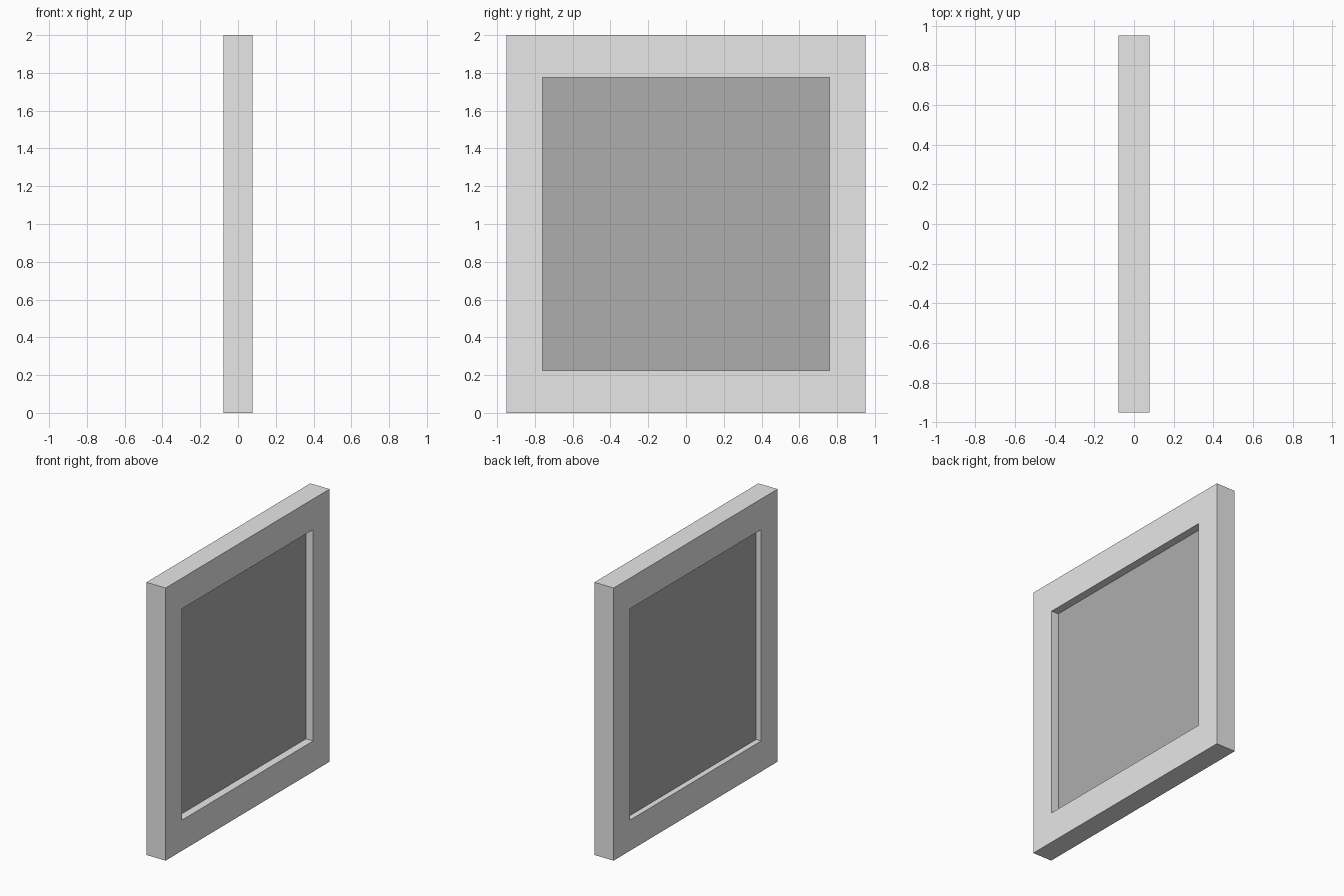
import bpy, bmesh

if "Cube" in bpy.data.objects:
    bpy.data.objects.remove(bpy.data.objects["Cube"])


def material(name, grey):
    m = bpy.data.materials.new(name)
    m.diffuse_color = (grey, grey, grey, 1)
    m.use_nodes = True
    m.node_tree.nodes["Principled BSDF"].inputs["Base Color"].default_value = m.diffuse_color
    return m


def finish(name, bm, mat):
    bmesh.ops.recalc_face_normals(bm, faces=bm.faces)
    mesh = bpy.data.meshes.new(name)
    bm.to_mesh(mesh)
    bm.free()
    mesh.materials.append(mat)
    obj = bpy.data.objects.new(name, mesh)
    bpy.context.collection.objects.link(obj)
    return obj


def rectangle(bm, x, half_y, half_z):
    # Corner loop centred on z = 1
    return [bm.verts.new((x, sy * half_y, 1 + sz * half_z))
            for sy, sz in ((-1, -1), (1, -1), (1, 1), (-1, 1))]


light_grey = material("light grey", 0.8)
mid_grey = material("mid grey", 0.42)

DEPTH = 0.078                # half thickness of the frame
OPEN_Y, OPEN_Z = 0.76, 0.775  # half size of the opening

# Frame: four rectangle loops bridged into a closed ring
bm = bmesh.new()
loops = [rectangle(bm, -DEPTH, 0.95, 1.0), rectangle(bm, DEPTH, 0.95, 1.0),
         rectangle(bm, DEPTH, OPEN_Y, OPEN_Z), rectangle(bm, -DEPTH, OPEN_Y, OPEN_Z)]
for k in range(4):
    a, b = loops[k], loops[(k + 1) % 4]
    for i in range(4):
        j = (i + 1) % 4
        bm.faces.new((a[i], a[j], b[j], b[i]))
finish("frame", bm, light_grey)

# Panel: recessed inside the opening, a little deeper on the +x side
bm = bmesh.new()
back = rectangle(bm, -0.037, OPEN_Y, OPEN_Z)
front = rectangle(bm, 0.02, OPEN_Y, OPEN_Z)
bm.faces.new(back)
bm.faces.new(front)
for i in range(4):
    j = (i + 1) % 4
    bm.faces.new((back[i], back[j], front[j], front[i]))
finish("panel", bm, mid_grey)
